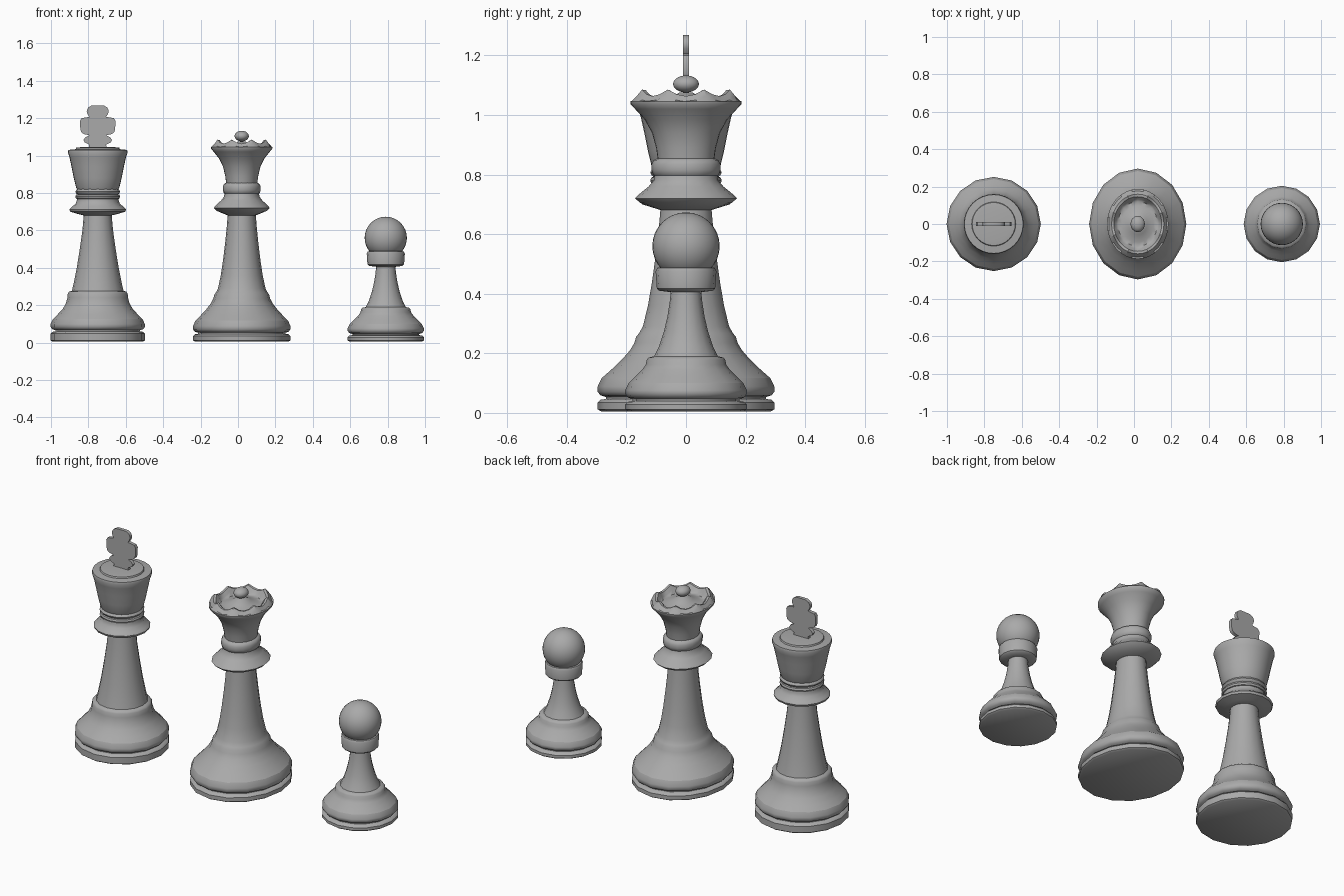
import bpy, bmesh, math

cube = bpy.data.objects.get("Cube")
if cube:
    bpy.data.objects.remove(cube, do_unlink=True)

# Single stone colour
grey = bpy.data.materials.new("stone_grey")
grey.use_nodes = True
colour = (0.4, 0.4, 0.4, 1.0)
grey.diffuse_color = colour
grey.node_tree.nodes["Principled BSDF"].inputs["Base Color"].default_value = colour


def finish(bm, name, location, angle=40):
    """Turn a bmesh into a shaded, coloured object."""
    bmesh.ops.recalc_face_normals(bm, faces=bm.faces)
    mesh = bpy.data.meshes.new(name)
    bm.to_mesh(mesh)
    bm.free()
    mesh.materials.append(grey)
    obj = bpy.data.objects.new(name, mesh)
    bpy.context.collection.objects.link(obj)
    obj.location = location
    bpy.ops.object.select_all(action='DESELECT')
    obj.select_set(True)
    bpy.context.view_layer.objects.active = obj
    bpy.ops.object.shade_smooth_by_angle(angle=math.radians(angle))
    return obj


def lathe(name, x, profile, sides=16, stretch=1.0, scallop=None):
    """Revolve (radius, height) points; the ends are closed on the axis."""
    bm = bmesh.new()
    rings = []
    for r, z in profile:
        ring = []
        for i in range(sides):
            a = math.tau * i / sides
            drop = scallop(a, r, z) if scallop else 0
            ring.append(bm.verts.new((r * math.cos(a), r * math.sin(a) * stretch, z - drop)))
        rings.append(ring)
    for low, high in zip(rings, rings[1:]):
        for i in range(sides):
            j = (i + 1) % sides
            bm.faces.new((low[i], low[j], high[j], high[i]))
    bm.faces.new(rings[0])
    bm.faces.new(rings[-1])
    return finish(bm, name, (x, 0, 0))


def ball(name, x, z, radius, scale=(1, 1, 1)):
    bm = bmesh.new()
    bmesh.ops.create_uvsphere(bm, u_segments=32, v_segments=16, radius=radius)
    bmesh.ops.scale(bm, vec=scale, verts=bm.verts)
    return finish(bm, name, (x, 0, z))


def foot(name, x, radius, top, lift, stretch=1.0):
    """Plinth disc, groove and rounded bulge shared by all the pieces."""
    lathe(name, x, [
        (radius - .01, .005), (radius, .012), (radius, top - .012), (radius - .008, top - .003),
        (radius - .025, top), (radius - .025, top + .006), (radius - .008, top + .012),
        (radius, top + .024), (radius, top + lift * .6), (radius - .012, top + lift),
    ], stretch=stretch)


# King
KING = -.75
foot("king_foot", KING, .252, .06, .065)
lathe("king_body", KING, [
    (.24, .125), (.215, .15), (.187, .18), (.17, .21), (.162, .24), (.16, .262),
    (.153, .272), (.138, .277), (.128, .32), (.112, .4), (.096, .5), (.082, .6), (.074, .69),
])
lathe("king_collar", KING, [
    (.074, .68), (.105, .687), (.147, .7), (.152, .712), (.14, .725),
    (.118, .742), (.112, .76), (.11, .775),
])
lathe("king_neck_rings", KING, [
    (.1, .765), (.116, .77), (.12, .78), (.116, .79), (.109, .793),
    (.116, .798), (.12, .807), (.114, .818), (.108, .822),
])
lathe("king_cup", KING, [
    (.108, .815), (.116, .83), (.128, .88), (.14, .94), (.151, .99), (.16, 1.018),
    (.157, 1.03), (.118, 1.034), (.115, 1.042), (.09, 1.045),
], sides=32)


# King's flat cross, outlined on one side and mirrored
half = [
    (.05, 1.03), (.045, 1.058), (.07, 1.07), (.076, 1.083), (.066, 1.098), (.045, 1.108),
    (.075, 1.115), (.088, 1.125), (.093, 1.14), (.095, 1.185), (.086, 1.2), (.045, 1.207),
    (.055, 1.222), (.059, 1.238), (.052, 1.256), (.032, 1.268),
]
outline = half + [(-x, z) for x, z in reversed(half)]
bm = bmesh.new()
front = bm.faces.new([bm.verts.new((x, -.01, z)) for x, z in outline])
side = bmesh.ops.extrude_face_region(bm, geom=[front], use_keep_orig=True)
moved = [v for v in side["geom"] if isinstance(v, bmesh.types.BMVert)]
bmesh.ops.translate(bm, vec=(0, .02, 0), verts=moved)
finish(bm, "king_cross", (KING, 0, 0))

# Queen, deeper than she is wide
QUEEN, DEEP = .02, 1.14
foot("queen_foot", QUEEN, .26, .047, .07, DEEP)
lathe("queen_body", QUEEN, [
    (.248, .117), (.22, .145), (.188, .18), (.165, .21), (.152, .235), (.147, .255),
    (.138, .268), (.127, .29), (.112, .36), (.1, .44), (.088, .54), (.08, .62), (.074, .7),
], stretch=DEEP)
lathe("queen_collar", QUEEN, [
    (.074, .68), (.105, .692), (.135, .705), (.15, .72), (.137, .735),
    (.11, .76), (.095, .78), (.092, .8),
], stretch=DEEP)
lathe("queen_neck_ring", QUEEN, [
    (.085, .79), (.097, .8), (.101, .815), (.101, .835), (.095, .848), (.083, .855),
], stretch=DEEP)


def crown_wave(a, r, z):
    return .022 * abs(math.cos(4 * a)) if z > 1.055 and r > .1 else 0


lathe("queen_crown", QUEEN, [
    (.083, .85), (.088, .89), (.1, .94), (.122, .985), (.15, 1.02), (.163, 1.036),
    (.164, 1.046), (.155, 1.066), (.14, 1.085), (.128, 1.083), (.115, 1.062),
    (.105, 1.038), (.085, 1.04), (.05, 1.055), (.02, 1.075),
], sides=32, stretch=DEEP, scallop=crown_wave)
ball("queen_knob", QUEEN, 1.104, .038, (1, DEEP, .75))

# Pawn
PAWN = .79
foot("pawn_foot", PAWN, .204, .04, .06)
lathe("pawn_body", PAWN, [
    (.192, .1), (.17, .122), (.147, .145), (.135, .162), (.132, .178), (.125, .186),
    (.107, .19), (.09, .225), (.075, .27), (.063, .32), (.055, .37), (.05, .42),
])
lathe("pawn_collar", PAWN, [
    (.05, .405), (.09, .41), (.098, .418), (.102, .475), (.096, .487), (.08, .49),
])
ball("pawn_head", PAWN, .56, .113)
